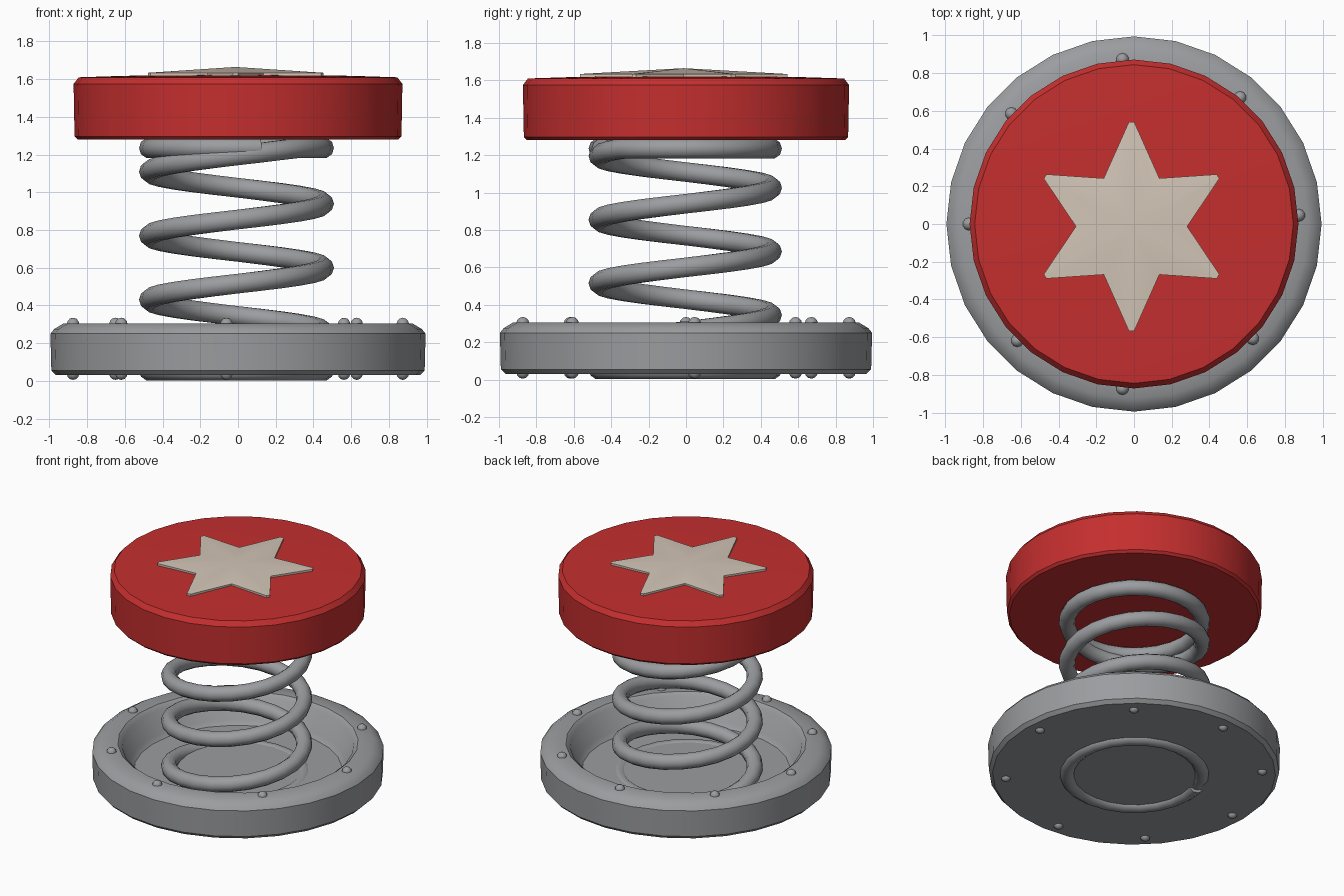
import bpy, bmesh, math
from math import pi, cos, sin, radians

cube = bpy.data.objects.get("Cube")
if cube:
    bpy.data.objects.remove(cube, do_unlink=True)


def material(name, rgb):
    mat = bpy.data.materials.new(name)
    mat.use_nodes = True
    color = (*rgb, 1)
    mat.diffuse_color = color
    bsdf = next(n for n in mat.node_tree.nodes if n.type == 'BSDF_PRINCIPLED')
    bsdf.inputs["Base Color"].default_value = color
    return mat


GREY = material("steel grey", (0.33, 0.335, 0.35))
RED = material("cap red", (0.56, 0.028, 0.028))
CREAM = material("star cream", (0.65, 0.56, 0.47))


def finish(name, bm, mat, angle=35):
    bmesh.ops.recalc_face_normals(bm, faces=bm.faces)
    mesh = bpy.data.meshes.new(name)
    bm.to_mesh(mesh)
    bm.free()
    obj = bpy.data.objects.new(name, mesh)
    bpy.context.collection.objects.link(obj)
    mesh.materials.append(mat)
    bpy.ops.object.select_all(action='DESELECT')
    obj.select_set(True)
    bpy.context.view_layer.objects.active = obj
    bpy.ops.object.shade_smooth_by_angle(angle=radians(angle))
    return obj


def lathe(name, profile, sides, mat):
    """Spin a profile of (radius, z) points that starts and ends on the axis."""
    bm = bmesh.new()
    verts = [bm.verts.new((r, 0, z)) for r, z in profile]
    edges = [bm.edges.new(pair) for pair in zip(verts, verts[1:])]
    bmesh.ops.spin(bm, geom=verts + edges, cent=(0, 0, 0), axis=(0, 0, 1),
                   angle=2 * pi, steps=sides, use_duplicate=False)
    bmesh.ops.remove_doubles(bm, verts=bm.verts, dist=0.0005)
    return finish(name, bm, mat)


# Dished base and domed cap
lathe("base", [(0, 0.03), (0.965, 0.03), (0.99, 0.055), (0.995, 0.25), (0.975, 0.275),
               (0.925, 0.305), (0.82, 0.305), (0.79, 0.28), (0.74, 0.13),
               (0.71, 0.1), (0, 0.1)], 28, GREY)
lathe("cap", [(0, 1.28), (0.85, 1.28), (0.867, 1.297), (0.872, 1.575),
              (0.845, 1.61), (0.6, 1.618), (0, 1.625)], 28, RED)

# Coil spring with a flat closed turn at each end
PITCH, TUBE, COIL = 0.34, 0.055, 0.462
STEPS, SIDES = 24, 10
bm = bmesh.new()
rings = []
for i in range(int(-2.55 * STEPS), int(2.8 * STEPS) + 1):
    turn = i / STEPS
    a = turn * 2 * pi
    z = min(max(0.6 + PITCH * turn, TUBE), 1.235)
    ring = []
    for k in range(SIDES):
        t = 2 * pi * k / SIDES
        r = COIL + TUBE * cos(t)
        ring.append(bm.verts.new((r * cos(a) - 0.008, r * sin(a) - 0.004, z + TUBE * sin(t))))
    rings.append(ring)
for lower, upper in zip(rings, rings[1:]):
    for k in range(SIDES):
        n = (k + 1) % SIDES
        bm.faces.new((lower[k], lower[n], upper[n], upper[k]))
bm.faces.new(rings[0])
bm.faces.new(rings[-1])
finish("spring", bm, GREY, 60)

# Round rivets on both faces of the base
for side, z in (("top", 0.3), ("bottom", 0.04)):
    for i, deg in enumerate((3, 50, 94, 138, 180, 225, 266, 316)):
        bm = bmesh.new()
        bmesh.ops.create_uvsphere(bm, u_segments=10, v_segments=6, radius=0.035)
        a = radians(deg)
        bmesh.ops.translate(bm, verts=bm.verts, vec=(0.875 * cos(a), 0.875 * sin(a), z))
        finish(f"{side}_rivet_{i + 1}", bm, GREY, 60)

# Six pointed star with blunt tips and a raised centre
outline = []
for i in range(6):
    a = radians(90 + 60 * i)
    tip = 0.555 if i % 3 == 0 else 0.53
    for da in (-0.025, 0.025):
        outline.append((tip * cos(a + da), tip * sin(a + da)))
    b = a + radians(30)
    outline.append((0.295 * cos(b), 0.295 * sin(b)))
bm = bmesh.new()
levels = [[bm.verts.new((x - 0.013, y - 0.013, z)) for x, y in outline]
          for z in (1.605, 1.634)]
peak = bm.verts.new((-0.013, -0.013, 1.665))
count = len(outline)
for k in range(count):
    n = (k + 1) % count
    bm.faces.new((levels[0][k], levels[0][n], levels[1][n], levels[1][k]))
    bm.faces.new((levels[1][k], levels[1][n], peak))
bm.faces.new(levels[0])
finish("star", bm, CREAM)
